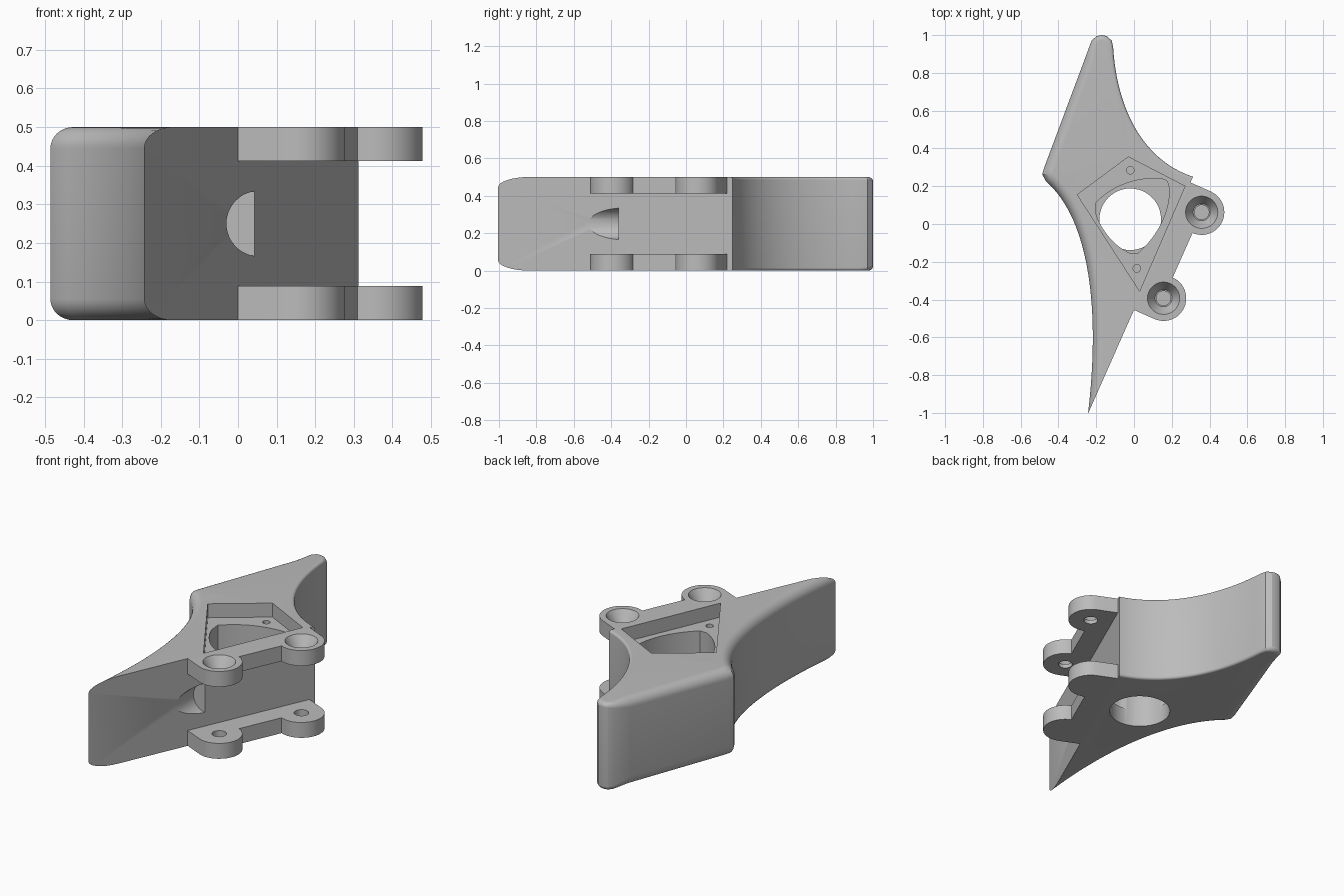
import bpy, bmesh, math
from mathutils import Vector

cube = bpy.data.objects.get("Cube")
if cube:
    bpy.data.objects.remove(cube, do_unlink=True)

grey = bpy.data.materials.new("plain grey")
grey.use_nodes = True
grey.diffuse_color = (0.5, 0.5, 0.5, 1)
grey.node_tree.nodes["Principled BSDF"].inputs["Base Color"].default_value = (0.5, 0.5, 0.5, 1)

HEIGHT = 0.5
FACE = Vector((0, -0.455))                 # start of the mounting plates on the flat face
ALONG = Vector((0.405, 0.914)).normalized()
OUT = Vector((ALONG.y, -ALONG.x))


def bezier(a, b, c, d, n=24):
    a, b, c, d = map(Vector, (a, b, c, d))
    return [a * (1 - t) ** 3 + b * 3 * t * (1 - t) ** 2 + c * 3 * t * t * (1 - t) + d * t ** 3
            for t in (i / n for i in range(n + 1))]


def circle(x, y, r, n=48):
    return [Vector((x + r * math.cos(2 * math.pi * i / n), y + r * math.sin(2 * math.pi * i / n)))
            for i in range(n)]


def make(name, bm):
    bmesh.ops.recalc_face_normals(bm, faces=bm.faces)
    mesh = bpy.data.meshes.new(name)
    bm.to_mesh(mesh)
    bm.free()
    obj = bpy.data.objects.new(name, mesh)
    bpy.context.collection.objects.link(obj)
    mesh.materials.append(grey)
    return obj


def loft(bm, loops):
    """Skin a stack of closed loops and cap both ends."""
    rings = [[bm.verts.new(p) for p in loop] for loop in loops]
    for low, high in zip(rings, rings[1:]):
        for i in range(len(low)):
            j = (i + 1) % len(low)
            bm.faces.new((low[i], low[j], high[j], high[i]))
    bm.faces.new(rings[0][::-1])
    bm.faces.new(rings[-1])


def prism(name, pts, z0, z1, top=None):
    bm = bmesh.new()
    loft(bm, [[(p[0], p[1], z0) for p in pts], [(p[0], p[1], z1) for p in top or pts]])
    return make(name, bm)


def select(obj):
    bpy.ops.object.select_all(action='DESELECT')
    obj.select_set(True)
    bpy.context.view_layer.objects.active = obj


def cut(obj, cutters):
    select(obj)
    for c in cutters:
        mod = obj.modifiers.new("cut", 'BOOLEAN')
        mod.operation, mod.solver, mod.object = 'DIFFERENCE', 'EXACT', c
        bpy.ops.object.modifier_apply(modifier=mod.name)
        bpy.data.objects.remove(c, do_unlink=True)


def smooth(obj):
    select(obj)
    bpy.ops.object.shade_smooth_by_angle(angle=math.radians(28))


# Body outline, each point with its own edge rounding; it overshoots the flat face
right_curve = bezier((0.312, 0.25), (0.04, 0.34), (-0.09, 0.62), (-0.11, 0.93))
left_curve = bezier((-0.465, 0.225), (-0.23, 0.02), (-0.18, -0.47), (-0.243, -1.0), 32)
outline = [((0.6, -1.15), 0), ((0.6, 0.17), 0.015)]
outline += [(p, 0.015) for p in right_curve]
outline += [((-0.117, 0.97), 0.02), ((-0.143, 0.994), 0.025), ((-0.17, 1.0), 0.025),
            ((-0.198, 0.995), 0.025), ((-0.225, 0.97), 0.03), ((-0.26, 0.875), 0.05),
            ((-0.475, 0.3), 0.055), ((-0.486, 0.262), 0.055)]
outline += [(p, 0.055) for p in left_curve] + [((-0.263, -1.15), 0.055)]


def miters(pts):
    result = []
    for i, p in enumerate(pts):
        a, b = (p - pts[i - 1]).normalized(), (pts[(i + 1) % len(pts)] - p).normalized()
        n, m = Vector((-a.y, a.x)), Vector((-b.y, b.x))
        result.append((n + m) / (1 + n.dot(m)))
    return result


pts = [Vector(p) for p, r in outline]
radii = [r for p, r in outline]
inward = miters(pts)
STEPS = 8
lower, upper = [], []
for k in range(STEPS + 1):
    a = math.pi / 2 * k / STEPS
    ring = [(*(p + m * r * (1 - math.sin(a))), r * (1 - math.cos(a)))
            for p, m, r in zip(pts, inward, radii)]
    lower.append(ring)
    upper.insert(0, [(x, y, HEIGHT - z) for x, y, z in ring])

bm = bmesh.new()
loft(bm, lower + upper)
bmesh.ops.remove_doubles(bm, verts=bm.verts, dist=1e-5)
# Slice along the flat mounting face
sliced = bmesh.ops.bisect_plane(bm, geom=bm.verts[:] + bm.edges[:] + bm.faces[:], dist=1e-6,
                                plane_co=(*FACE, 0), plane_no=(*OUT, 0), clear_outer=True)
bmesh.ops.holes_fill(bm, edges=[e for e in sliced["geom_cut"] if isinstance(e, bmesh.types.BMEdge)])
body = make("body", bm)

# Recess, rounded three-sided well, through hole and pin holes
recess = prism("recess_cutter", [(-0.03, 0.355), (-0.3, 0.155), (0.03, -0.355), (0.27, 0.2)], 0.42, 0.6)
well_outline = (bezier((-0.205, 0.11), (-0.1, 0.215), (0.02, 0.245), (0.14, 0.242), 16)
                + [Vector((0.175, 0.228))]
                + bezier((0.187, 0.19), (0.19, 0.07), (0.13, -0.06), (0.02, -0.155), 16)
                + bezier((-0.02, -0.155), (-0.1, -0.12), (-0.17, -0.04), (-0.2, 0.05), 16))
well = prism("well_cutter", well_outline, 0.1, 0.55)
through = prism("through_cutter", circle(-0.02, 0.025, 0.163), -0.1, 0.2)
pins = [prism("pin_cutter", circle(x, y, 0.02, 24), 0.36, 0.55)
        for x, y in ((-0.02, 0.285), (0.015, -0.235))]

# Round socket sunk into the flat face, running front to back
bm = bmesh.new()
ring = circle(0.055, HEIGHT / 2, 0.085)
loft(bm, [[(p.x, y, p.y) for p in ring] for y in (-0.8, -0.36)])
socket = make("socket_cutter", bm)
cut(body, [recess, well, through, socket] + pins)
smooth(body)

# Mounting plates: two round lugs joined by a strip, above and below
LUG_R = 0.12
lug_centres = [FACE + ALONG * t + OUT * 0.118 for t in (LUG_R, LUG_R + 0.498)]
plate_outline = [FACE]
for c in lug_centres:
    for i in range(25):
        a = math.pi * i / 24 - math.pi / 2
        plate_outline.append(c + (OUT * math.cos(a) + ALONG * math.sin(a)) * LUG_R)
plate_outline.append(FACE + ALONG * (2 * LUG_R + 0.498))

top_plate = prism("top_mounting_plate", plate_outline, 0.412, HEIGHT)
bottom_plate = prism("bottom_mounting_plate", plate_outline, 0, 0.088)
for c in lug_centres:
    sink = prism("sink_cutter", circle(*c, 0.045), 0.435, 0.501, circle(*c, 0.086))
    bore = prism("bore_cutter", circle(*c, 0.038), 0.35, 0.6)
    cut(top_plate, [sink, bore])
    cut(bottom_plate, [prism("blind_cutter", circle(*c, 0.038), 0.025, 0.2)])
for plate in (top_plate, bottom_plate):
    smooth(plate)
